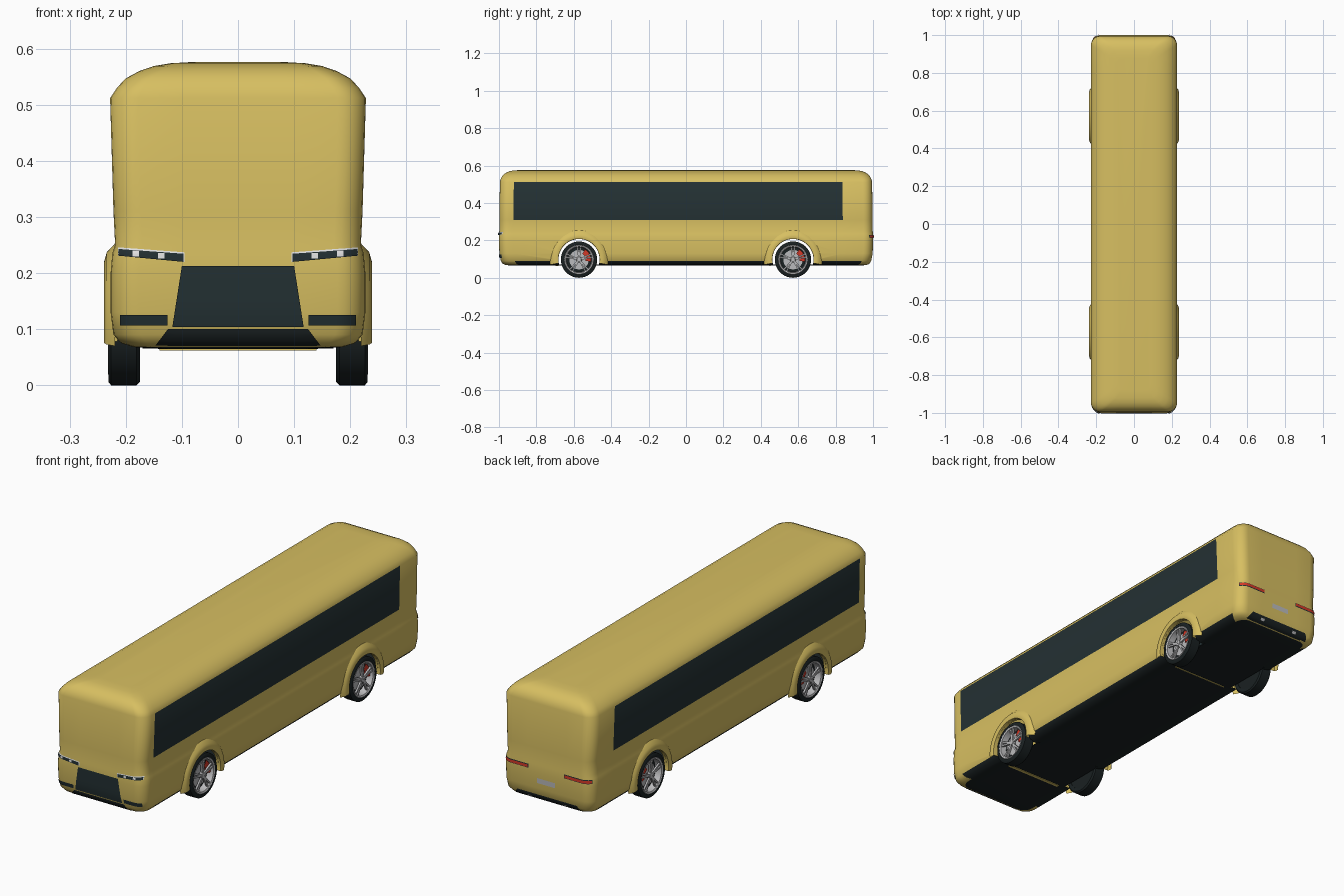
import bpy, bmesh, math
from mathutils import Matrix, Vector

cube = bpy.data.objects.get("Cube")
if cube:
    bpy.data.objects.remove(cube, do_unlink=True)


def material(name, r, g, b):
    m = bpy.data.materials.new(name)
    m.use_nodes = True
    m.diffuse_color = (r, g, b, 1)
    m.node_tree.nodes["Principled BSDF"].inputs["Base Color"].default_value = (r, g, b, 1)
    return m


YELLOW = material("yellow paint", 0.68, 0.52, 0.12)
GLASS = material("dark glass", 0.017, 0.03, 0.033)
BLACK = material("black rubber", 0.01, 0.015, 0.016)
SILVER = material("silver metal", 0.5, 0.5, 0.51)
WHITE = material("lamp white", 0.8, 0.8, 0.8)
RED = material("red", 0.65, 0.04, 0.02)


def finish(name, bm, *mats):
    me = bpy.data.meshes.new(name)
    bm.to_mesh(me)
    bm.free()
    ob = bpy.data.objects.new(name, me)
    bpy.context.collection.objects.link(ob)
    for m in mats:
        me.materials.append(m)
    return ob


def smooth(ob, degrees=40):
    bpy.ops.object.select_all(action="DESELECT")
    ob.select_set(True)
    bpy.context.view_layer.objects.active = ob
    bpy.ops.object.shade_smooth_by_angle(angle=math.radians(degrees))


HX, R = 0.228, 0.05
WHEEL_Y, WHEEL_Z, ARCH_R = 0.572, 0.097, 0.11

# Body levels: height, half width, half length
LEVELS = [
    (0.065, 0.14, 0.93), (0.068, 0.185, 0.965), (0.075, 0.208, 0.98),
    (0.09, 0.222, 0.99), (0.13, 0.227, 0.998), (0.2, 0.227, 1.0),
    (0.235, 0.224, 1.0), (0.25, 0.219, 0.998), (0.31, 0.222, 0.998),
    (0.512, 0.228, 0.995), (0.53, 0.216, 0.99), (0.547, 0.2, 0.98),
    (0.56, 0.176, 0.965), (0.569, 0.15, 0.945), (0.574, 0.12, 0.92),
    (0.576, 0.085, 0.88)]


def half_size(z):
    for (z0, a0, b0), (z1, a1, b1) in zip(LEVELS, LEVELS[1:]):
        if z <= z1:
            t = max(0, (z - z0) / (z1 - z0))
            return a0 + (a1 - a0) * t, b0 + (b1 - b0) * t
    return LEVELS[-1][1:]


def body_outline():
    sides = [-0.925, -0.45, 0, 0.45, 0.84]
    ends = [-0.1, 0, 0.1]
    pts = []

    def corner(sx, sy, start):
        for i in range(7):
            a = math.radians(start + 15 * i)
            pts.append((sx * (HX - R) + R * math.cos(a), sy * (1 - R) + R * math.sin(a)))
    corner(1, -1, -90)
    pts.extend((HX, y) for y in sides)
    corner(1, 1, 0)
    pts.extend((x, 1) for x in reversed(ends))
    corner(-1, 1, 90)
    pts.extend((-HX, y) for y in reversed(sides))
    corner(-1, -1, 180)
    pts.extend((x, -1) for x in ends)
    return pts


# Body shell with window bands and dark underside
bm = bmesh.new()
outline = body_outline()
rings = [[bm.verts.new((x * hx / HX, y * hy, z)) for x, y in outline] for z, hx, hy in LEVELS]
n = len(outline)
for a, b in zip(rings, rings[1:]):
    for i in range(n):
        bm.faces.new((a[i], a[(i + 1) % n], b[(i + 1) % n], b[i]))
bm.faces.new(rings[-1])
bm.faces.new(reversed(rings[0]))
bmesh.ops.recalc_face_normals(bm, faces=bm.faces)
for f in bm.faces:
    c = f.calc_center_median()
    side = abs(f.normal.x) > 0.9
    if side and 0.31 < c.z < 0.512 and -0.925 < c.y < 0.84:
        f.material_index = 1
    elif c.z < 0.07 or (c.z < 0.085 and abs(c.x) > 0.17 and abs(c.y) < 0.9):
        f.material_index = 2
body = finish("body_shell", bm, YELLOW, GLASS, BLACK)

# Wheel openings
for s in (-1, 1):
    bm = bmesh.new()
    turn = Matrix.Translation((0, s * WHEEL_Y, WHEEL_Z)) @ Matrix.Rotation(math.pi / 2, 4, "Y")
    bmesh.ops.create_cone(bm, cap_ends=True, segments=48, radius1=ARCH_R, radius2=ARCH_R,
                          depth=0.7, matrix=turn)
    cutter = finish("arch_cutter", bm, YELLOW)
    cutter.hide_render = True
    mod = body.modifiers.new("arch", "BOOLEAN")
    mod.operation, mod.solver, mod.object = "DIFFERENCE", "EXACT", cutter
    bpy.context.view_layer.objects.active = body
    bpy.ops.object.modifier_apply(modifier=mod.name)
    bpy.data.objects.remove(cutter, do_unlink=True)

# Leave the body hollow between the openings
bm = bmesh.new()
bm.from_mesh(body.data)


def in_tunnel(f):
    return abs(f.normal.x) < 0.05 and all(
        abs(math.hypot(abs(v.co.y) - WHEEL_Y, v.co.z - WHEEL_Z) - ARCH_R) < 0.002 for v in f.verts)


bmesh.ops.delete(bm, geom=[f for f in bm.faces if in_tunnel(f)], context="FACES")
bm.to_mesh(body.data)
bm.free()
smooth(body)


def boxes(name, mat, *items):
    bm = bmesh.new()
    for size, mtx in items:
        bmesh.ops.create_cube(bm, size=1, matrix=mtx @ Matrix.Diagonal((*size, 1)))
    return finish(name, bm, mat)


def at(x, y, z):
    return Matrix.Translation((x, y, z))


# Underside
boxes("floor_panels", BLACK, *[((0.34, 0.24, 0.004), at(0, s * WHEEL_Y, 0.068)) for s in (-1, 1)])
boxes("floor_seams", YELLOW, ((0.28, 0.014, 0.003), at(0, -0.69, 0.064)),
      ((0.28, 0.005, 0.003), at(0, 0.45, 0.064)))


def patch(name, mat, corners, end=-1, off=0.004):
    """Thin plate over an end wall; corners (x, z): bottom pair, then top pair."""
    a, b, c, d = (Vector(p) for p in corners)
    bm = bmesh.new()
    cols, rows = 12, 6
    grid = []
    for j in range(rows + 1):
        line = []
        for i in range(cols + 1):
            p = a.lerp(b, i / cols).lerp(c.lerp(d, i / cols), j / rows)
            hx, hy = half_size(p.y)
            u = min(max(abs(p.x) * HX / hx - (HX - R), 0), R)
            y = hy * (1 - R + math.sqrt(R * R - u * u))
            line.append(bm.verts.new((p.x, end * (y + off), p.y)))
        grid.append(line)
    for lo, hi in zip(grid, grid[1:]):
        for i in range(cols):
            bm.faces.new((lo[i], lo[i + 1], hi[i + 1], hi[i]))
    bm.normal_update()
    if sum(f.normal.y for f in bm.faces) * end < 0:
        bmesh.ops.reverse_faces(bm, faces=bm.faces)
    ob = finish(name, bm, mat)
    smooth(ob)
    return ob


def rect(x0, x1, z0, z1):
    return [(x0, z0), (x1, z0), (x0, z1), (x1, z1)]


# Front and rear details
patch("front_grille", GLASS, [(-0.117, 0.104), (0.117, 0.104), (-0.1, 0.213), (0.1, 0.213)])
patch("front_lower_lip", BLACK, [(-0.15, 0.067), (0.15, 0.067), (-0.125, 0.1), (0.125, 0.1)])
patch("rear_lower_lip", BLACK, [(-0.17, 0.067), (0.17, 0.067), (-0.15, 0.1), (0.15, 0.1)], 1)
patch("rear_plate", SILVER, rect(-0.045, 0.045, 0.155, 0.178), 1)
for s, label in ((1, "left"), (-1, "right")):
    patch(label + "_headlight_trim", WHITE,
          [(s * 0.095, 0.22), (s * 0.214, 0.231), (s * 0.095, 0.237), (s * 0.214, 0.246)], off=0.002)
    patch(label + "_headlight", GLASS,
          [(s * 0.097, 0.22), (s * 0.213, 0.231), (s * 0.097, 0.2345), (s * 0.213, 0.243)])
    patch(label + "_fog_light", GLASS, rect(s * 0.126, s * 0.21, 0.107, 0.125))
    for x, z in ((0.137, 0.231), (0.182, 0.235)):
        patch(label + "_lamp", WHITE,
              rect(s * (x - 0.006), s * (x + 0.006), z - 0.005, z + 0.005), off=0.006)
    patch(label + "_tail_light_trim", GLASS, rect(s * 0.09, s * 0.217, 0.212, 0.23), 1, 0.002)
    patch(label + "_tail_light", RED, rect(s * 0.092, s * 0.216, 0.215, 0.227), 1)
    patch(label + "_exhaust", SILVER, rect(s * 0.08, s * 0.1, 0.078, 0.088), 1, 0.006)


def lathe(name, mat, profile, y, s, z=WHEEL_Z, a0=0, a1=360, segs=48, closed=False):
    """Turn a (radius, x) profile around a sideways axle."""
    bm = bmesh.new()
    full = a1 - a0 == 360
    rows = []
    for k in range(segs + (0 if full else 1)):
        a = math.radians(a0 + (a1 - a0) * k / segs)
        rows.append([bm.verts.new((s * x, y + r * math.cos(a), z + r * math.sin(a)))
                     for r, x in profile])
    m = len(profile)
    for k in range(segs):
        p, q = rows[k], rows[(k + 1) % len(rows)]
        for i in range(m if closed else m - 1):
            j = (i + 1) % m
            bm.faces.new((p[i], p[j], q[j], q[i]))
    bmesh.ops.recalc_face_normals(bm, faces=bm.faces)
    if not closed and sum(f.normal.x * f.calc_area() for f in bm.faces) * s < 0:
        bmesh.ops.reverse_faces(bm, faces=bm.faces)
    ob = finish(name, bm, mat)
    smooth(ob)
    return ob


# Wheels and arches
TIRE = [(0.076, 0.178), (0.091, 0.175), (0.097, 0.181), (0.097, 0.226), (0.091, 0.231), (0.079, 0.231)]
RIM = [(0.08, 0.229), (0.077, 0.232), (0.07, 0.229), (0.067, 0.2)]
FLARE = [(0.11, 0.215), (0.111, 0.236), (0.122, 0.239), (0.14, 0.234), (0.156, 0.219)]
for s, side in ((1, "left"), (-1, "right")):
    for y, end in ((-WHEEL_Y, "front"), (WHEEL_Y, "rear")):
        tag = end + "_" + side + "_"
        lathe(tag + "arch", YELLOW, FLARE, y, s, a0=-10, a1=190)
        lathe(tag + "tire", BLACK, TIRE, y, s, closed=True)
        lathe(tag + "rim", SILVER, RIM, y, s)
        lathe(tag + "wheel_back", BLACK, [(0.001, 0.18), (0.078, 0.18), (0.078, 0.2), (0.001, 0.2)],
              y, s, closed=True)
        lathe(tag + "brake_disc", SILVER, [(0.001, 0.208), (0.052, 0.208), (0.052, 0.202)], y, s)
        lathe(tag + "caliper", RED, [(0.036, 0.205), (0.036, 0.217), (0.064, 0.217), (0.064, 0.205)],
              y, s, a0=-10, a1=60, segs=10)
        lathe(tag + "hub", SILVER, [(0.001, 0.228), (0.012, 0.228), (0.016, 0.215)], y, s, segs=20)
        spokes = []
        for k in range(5):
            for lean in (-7, 7):
                turn = Matrix.Rotation(math.radians(90 + 72 * k + lean), 4, "X")
                spokes.append(((0.008, 0.064, 0.0075), at(s * 0.222, y, WHEEL_Z) @ turn @ at(0, 0.04, 0)))
        boxes(tag + "spokes", SILVER, *spokes)

# Filler cap outline
lathe("filler_cap_ring", RED, [(0.01, 0.224), (0.01, 0.23), (0.012, 0.23), (0.012, 0.224)],
      WHEEL_Y, 1, z=0.222, segs=20)
